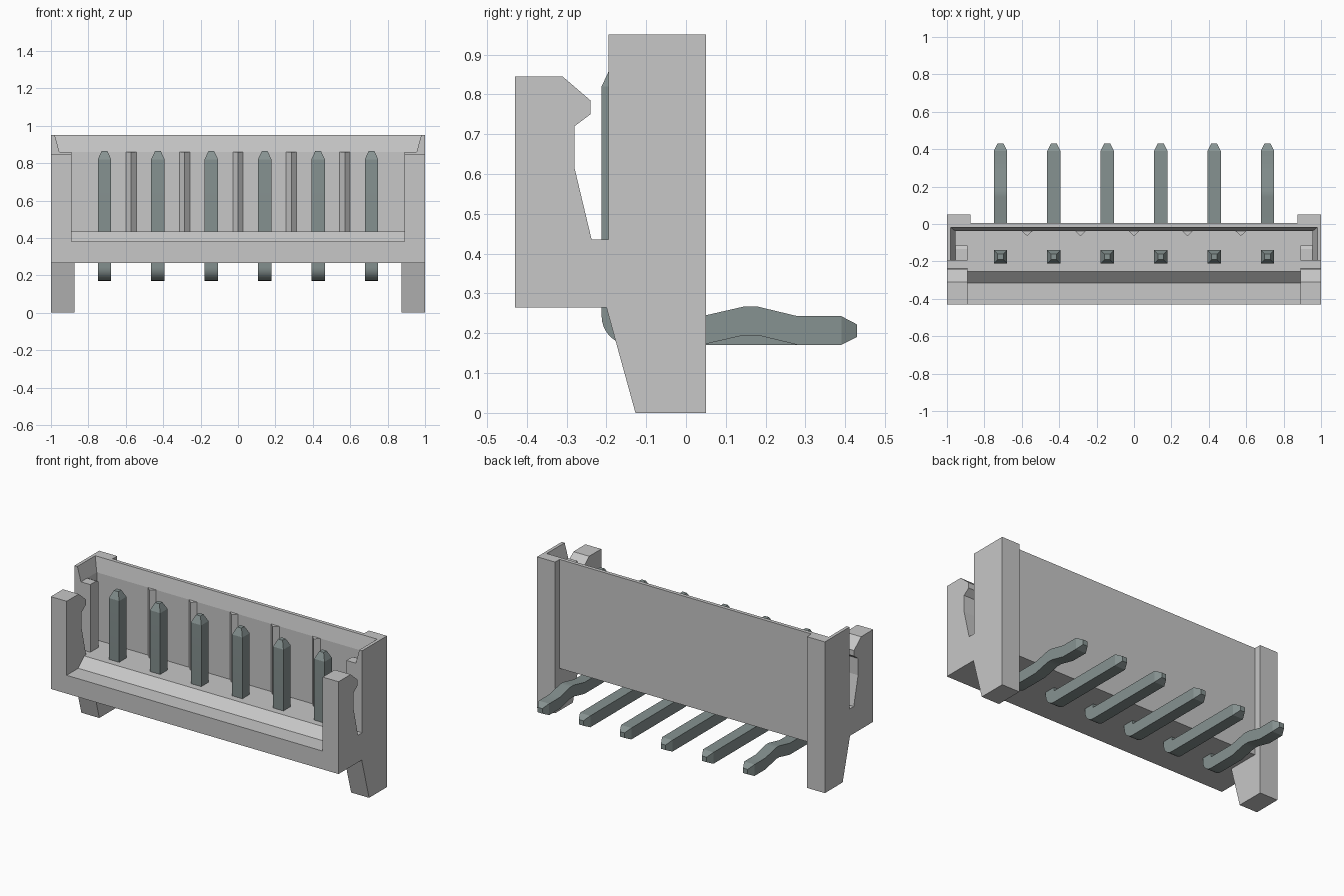
import bpy, bmesh, math

cube = bpy.data.objects.get("Cube")
if cube:
    bpy.data.objects.remove(cube, do_unlink=True)


def material(name, rgb):
    m = bpy.data.materials.new(name)
    m.use_nodes = True
    m.diffuse_color = (*rgb, 1)
    bsdf = next(n for n in m.node_tree.nodes if n.type == 'BSDF_PRINCIPLED')
    bsdf.inputs["Base Color"].default_value = (*rgb, 1)
    return m


HOUSING = material("light grey plastic", (0.57, 0.57, 0.57))
METAL = material("grey green metal", (0.24, 0.29, 0.285))


def loft(name, rings, mat, smooth=False):
    """Skin matching point rings and cap both ends."""
    bm = bmesh.new()
    loops = [[bm.verts.new(p) for p in ring] for ring in rings]
    for a, b in zip(loops, loops[1:]):
        for i in range(len(a)):
            j = (i + 1) % len(a)
            bm.faces.new((a[i], a[j], b[j], b[i]))
    bm.faces.new(loops[0])
    bm.faces.new(loops[-1])
    bmesh.ops.remove_doubles(bm, verts=bm.verts, dist=0.0001)
    bmesh.ops.recalc_face_normals(bm, faces=bm.faces)
    mesh = bpy.data.meshes.new(name)
    bm.to_mesh(mesh)
    bm.free()
    mesh.materials.append(mat)
    obj = bpy.data.objects.new(name, mesh)
    bpy.context.collection.objects.link(obj)
    if smooth:
        bpy.ops.object.select_all(action='DESELECT')
        obj.select_set(True)
        bpy.context.view_layer.objects.active = obj
        bpy.ops.object.shade_smooth_by_angle(angle=math.radians(20))
    return obj


def prism_x(name, profile, x0, x1):
    """Extrude a (y, z) profile along x."""
    return loft(name, [[(x, y, z) for y, z in profile] for x in (x0, x1)], HOUSING)


def prism_y(name, profile, y0, y1):
    """Extrude an (x, z) profile along y."""
    return loft(name, [[(x, y, z) for x, z in profile] for y in (y0, y1)], HOUSING)


BASE, FLOOR, SHOULDER, TOP = 0.265, 0.435, 0.86, 0.95
BACK, FRONT, MOUTH = 0.005, -0.43, -0.195

# Floor with a lowered front lip
prism_x("floor", [(FRONT, BASE), (FRONT, 0.38), (-0.315, 0.38), (-0.255, FLOOR),
                  (BACK, FLOOR), (BACK, BASE)], -1, 1)

# Back wall with a bevelled lead-in
prism_x("back_wall", [(BACK, BASE), (BACK, TOP), (-0.018, TOP),
                      (-0.038, SHOULDER), (-0.038, BASE)], -1, 1)

# Side walls, legs, latches and guide posts, mirrored left and right
for side, s in (("left", 1), ("right", -1)):
    prism_y(side + "_wall", [(s, BASE), (s, TOP), (s * 0.98, TOP),
                             (s * 0.955, SHOULDER), (s * 0.955, BASE)], MOUTH, BACK)
    prism_x(side + "_leg", [(-0.2, BASE), (-0.127, 0), (0.05, 0), (0.05, TOP),
                            (0, TOP), (0, BASE)], s * 0.875, s)
    prism_x(side + "_latch", [(FRONT, BASE), (FRONT, 0.845), (-0.31, 0.845),
                              (-0.24, 0.785), (-0.24, 0.75), (-0.28, 0.72),
                              (-0.28, 0.615), (-0.237, FLOOR), (-0.19, FLOOR),
                              (-0.19, BASE)], s * 0.89, s)
    prism_x(side + "_guide_post", [(MOUTH, FLOOR), (MOUTH, SHOULDER), (-0.135, SHOULDER),
                                   (-0.115, 0.85), (-0.115, FLOOR)], s * 0.89, s * 0.96)

PITCH = 0.2855

# Wedge ribs on the back wall, between the pins
for i in range(5):
    x = (i - 2) * PITCH
    loft(f"rib_{i + 1}", [[(x - 0.03, -0.036, z), (x, -0.065, z), (x + 0.03, -0.036, z)]
                          for z in (FLOOR, SHOULDER)], HOUSING)


def pin(name, x, kinked):
    """Square pin bent from vertical to horizontal, tapered at both ends."""
    w, inner_y, inner_z = 0.072, -0.14, 0.243
    # Each section: inner point, outer point, half width
    sections = [((-0.161, 0.865), (-0.191, 0.865), 0.015),
                ((inner_y, 0.82), (inner_y - w, 0.82), w / 2)]
    for k in range(9):
        a = math.pi / 2 * k / 8
        sections.append(((inner_y, inner_z),
                         (inner_y - w * math.cos(a), inner_z - w * math.sin(a)), w / 2))
    if kinked:
        for y, lift in ((0.04, 0), (0.145, 0.024), (0.18, 0.024), (0.28, 0)):
            sections.append(((y, inner_z + lift), (y, inner_z - w + lift), w / 2))
    sections.append(((0.39, inner_z), (0.39, inner_z - w), w / 2))
    sections.append(((0.43, 0.222), (0.43, 0.191), 0.016))
    rings = [[(x - h, *p), (x + h, *p), (x + h, *q), (x - h, *q)] for p, q, h in sections]
    loft(name, rings, METAL, smooth=True)


# Row of pins; the two end pins have a kinked tail
for i in range(6):
    pin(f"pin_{i + 1}", (i - 2.5) * PITCH, i in (0, 5))
